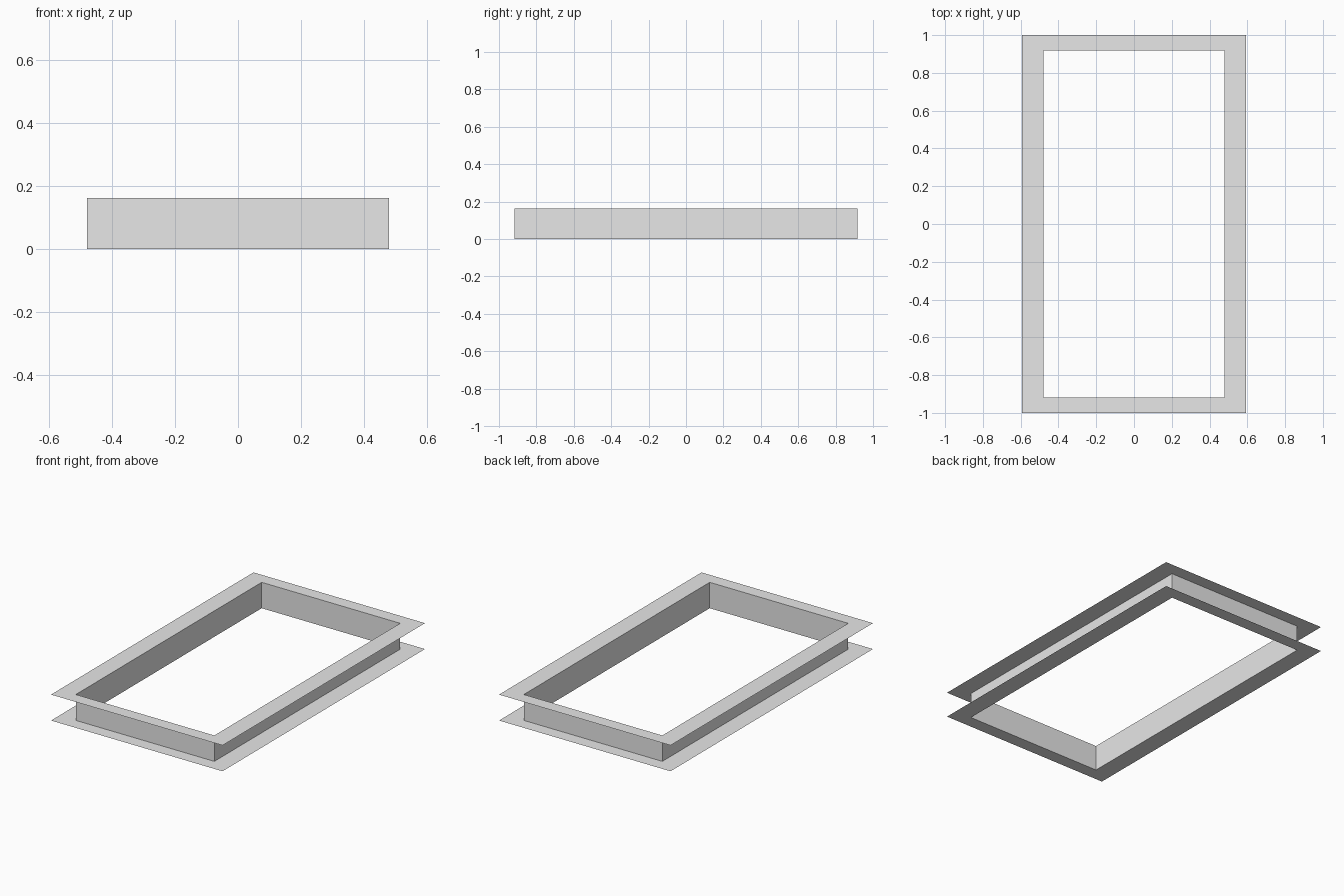
import bpy
import bmesh

cube = bpy.data.objects.get("Cube")
if cube:
    bpy.data.objects.remove(cube, do_unlink=True)

HEIGHT = 0.162
OUTER = (0.593, 1.0)    # half sizes of the flange rim
INNER = (0.479, 0.918)  # half sizes of the wall

grey = bpy.data.materials.new("light_grey")
grey.use_nodes = True
colour = (0.8, 0.8, 0.8, 1.0)
grey.diffuse_color = colour
grey.node_tree.nodes["Principled BSDF"].inputs["Base Color"].default_value = colour


def rectangle(bm, half, z):
    """Four corners, counter-clockwise from above."""
    signs = ((-1, -1), (1, -1), (1, 1), (-1, 1))
    return [bm.verts.new((sx * half[0], sy * half[1], z)) for sx, sy in signs]


def sheet_band(name, first, second):
    """Thin sheet joining two rectangles, each given as (half sizes, z)."""
    bm = bmesh.new()
    a, b = rectangle(bm, *first), rectangle(bm, *second)
    for i in range(4):
        j = (i + 1) % 4
        bm.faces.new((a[i], a[j], b[j], b[i]))
    mesh = bpy.data.meshes.new(name)
    bm.to_mesh(mesh)
    bm.free()
    mesh.materials.append(grey)
    obj = bpy.data.objects.new(name, mesh)
    bpy.context.collection.objects.link(obj)
    return obj


# Flat rims above and below, joined by an upright sheet wall
sheet_band("lower_flange", (OUTER, 0), (INNER, 0))
sheet_band("frame_wall", (INNER, 0), (INNER, HEIGHT))
sheet_band("upper_flange", (OUTER, HEIGHT), (INNER, HEIGHT))
